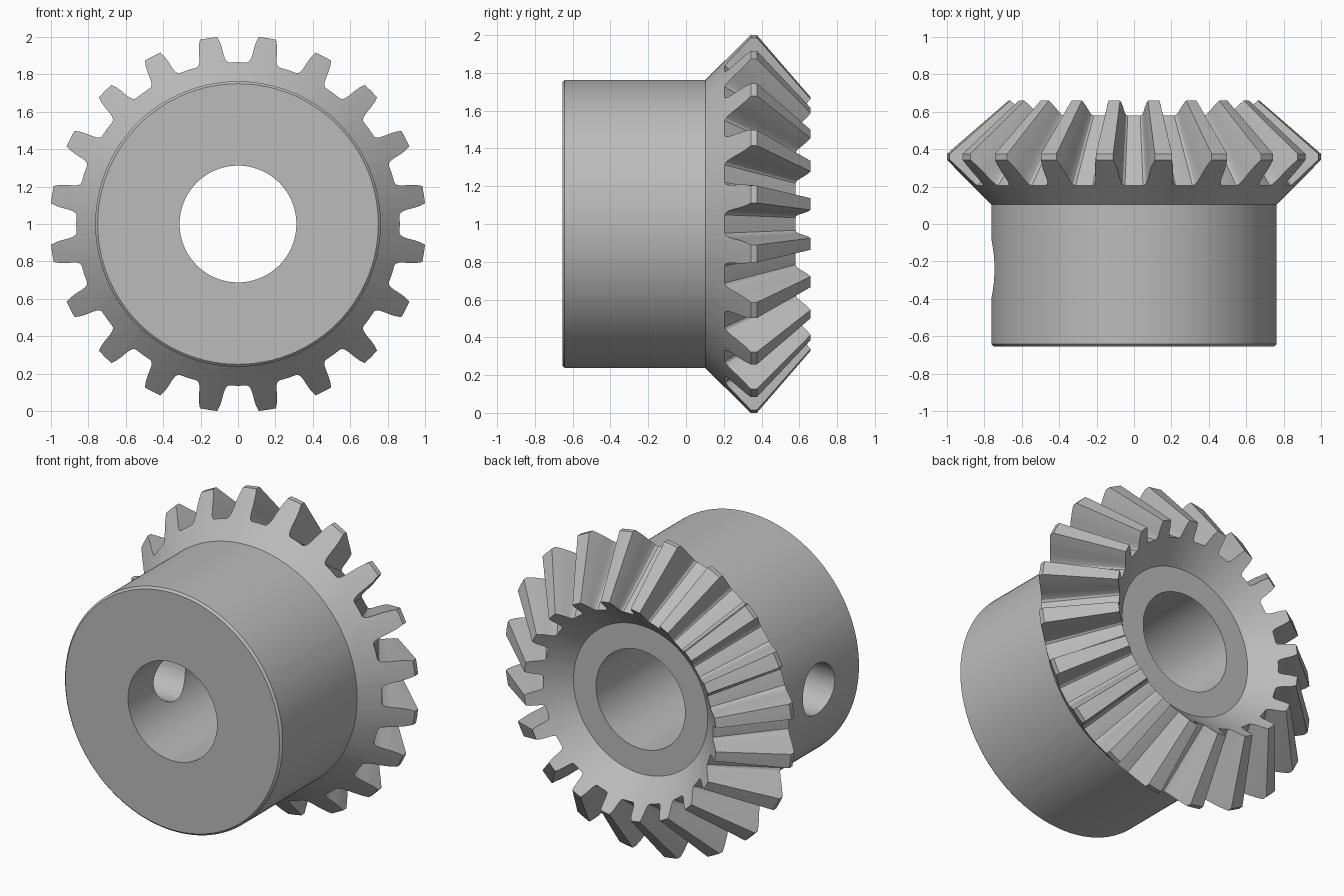
import bpy, bmesh, math
from mathutils import Vector

cube = bpy.data.objects.get("Cube")
if cube:
    bpy.data.objects.remove(cube, do_unlink=True)

TEETH = 20
BORE = 0.312
# Half tooth section: (degrees from tooth centre, height from root 0 to tip 1)
HALF = [(0, 1), (2.65, 1), (3.3, 0.8), (3.8, 0.55), (4.15, 0.3), (4.5, 0.15),
        (5.0, 0.05), (5.8, 0), (7.4, 0)]
SECTION = [(-a, t) for a, t in reversed(HALF[1:])] + HALF + [(9, 0)]

# Root and tip of the teeth at both ends, as (radius, y)
ROOT_OUT, TIP_OUT = Vector((0.865, 0.205)), Vector((1.006, 0.343))
ROOT_IN, TIP_IN = Vector((0.595, 0.58)), Vector((0.675, 0.66))
TIP_LAND = Vector((1.006, 0.375))


def lathe_profile(t):
    """Closed (radius, y) outline of the gear at tooth height t."""
    outer = ROOT_OUT.lerp(TIP_OUT, t)
    inner = ROOT_IN.lerp(TIP_IN, t)
    land = TIP_LAND if t == 1 else outer.lerp(inner, 0.06)
    hub = [(BORE, -0.655), (0.75, -0.655), (0.763, -0.642), (0.763, 0.103)]
    return hub + [outer, land, inner, (0.47, 0.455), (BORE, 0.455)]


# Gear body: hub, bore and teeth in one closed skin
bm = bmesh.new()
columns = []
for i in range(TEETH):
    for degrees, t in SECTION:
        a = math.radians((i + 0.5) * 360 / TEETH + degrees)
        columns.append([bm.verts.new((r * math.sin(a), y, 1 + r * math.cos(a)))
                        for r, y in lathe_profile(t)])
for i, col in enumerate(columns):
    nxt = columns[(i + 1) % len(columns)]
    for j in range(len(col)):
        k = (j + 1) % len(col)
        bm.faces.new((col[j], col[k], nxt[k], nxt[j]))
bmesh.ops.recalc_face_normals(bm, faces=bm.faces)
mesh = bpy.data.meshes.new("bevel_gear")
bm.to_mesh(mesh)
bm.free()
gear = bpy.data.objects.new("bevel_gear", mesh)
bpy.context.collection.objects.link(gear)

# Steel material
steel = bpy.data.materials.new("steel_grey")
steel.use_nodes = True
color = (0.5, 0.5, 0.5, 1)
steel.diffuse_color = color
steel.node_tree.nodes["Principled BSDF"].inputs["Base Color"].default_value = color
mesh.materials.append(steel)

# Set screw hole through one side of the hub
bpy.ops.mesh.primitive_cylinder_add(vertices=48, radius=0.16, depth=1,
                                    location=(-0.5, -0.24, 1),
                                    rotation=(0, math.pi / 2, 0))
cutter = bpy.context.object
cutter.name = "screw_hole_cutter"
cutter.hide_render = True
cutter.data.materials.append(steel)
cut = gear.modifiers.new("screw_hole", 'BOOLEAN')
cut.operation = 'DIFFERENCE'
cut.solver = 'EXACT'
cut.object = cutter
bpy.ops.object.select_all(action='DESELECT')
gear.select_set(True)
bpy.context.view_layer.objects.active = gear
bpy.ops.object.modifier_apply(modifier=cut.name)
bpy.data.objects.remove(cutter, do_unlink=True)
bpy.ops.object.shade_smooth_by_angle(angle=math.radians(28))
